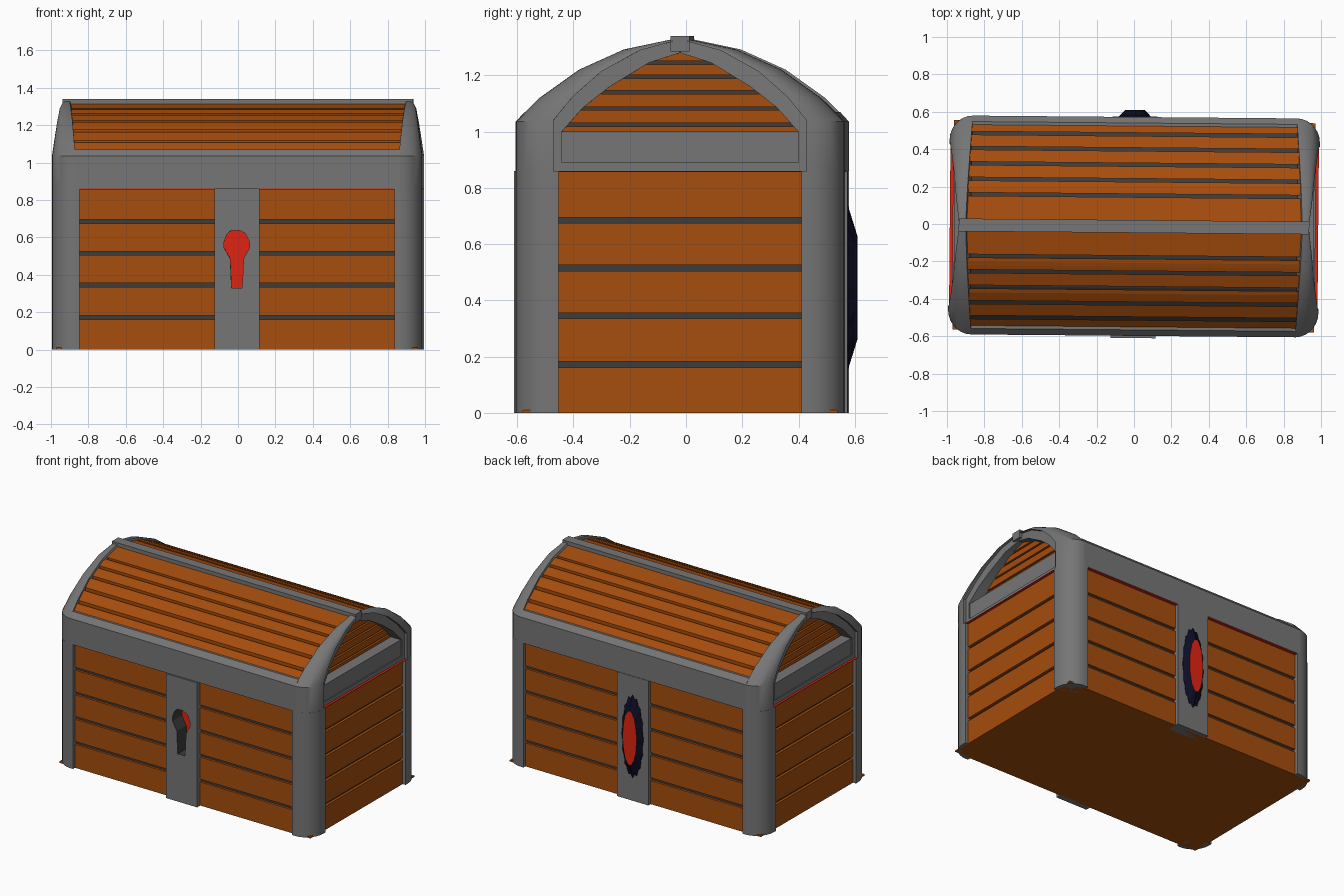
import bpy, bmesh, math
from mathutils import Matrix

if "Cube" in bpy.data.objects:
    bpy.data.objects.remove(bpy.data.objects["Cube"])

# whole chest sits slightly turned and slightly forward
PLACE = Matrix.Translation((0, -0.013, 0)) @ Matrix.Rotation(math.radians(-0.5), 4, 'Z')


def material(name, rgb):
    m = bpy.data.materials.new(name)
    m.diffuse_color = (*rgb, 1)
    m.use_nodes = True
    m.node_tree.nodes["Principled BSDF"].inputs["Base Color"].default_value = m.diffuse_color
    return m


WOOD = material("orange wood", (0.38, 0.074, 0.004))
IRON = material("grey iron", (0.18, 0.18, 0.18))
DARK = material("dark groove", (0.045, 0.045, 0.045))
RED = material("red", (0.75, 0.017, 0.006))
NAVY = material("navy", (0.004, 0.004, 0.018))


def finish(bm, name, mats, smooth=False, recalc=True):
    if recalc:
        bmesh.ops.recalc_face_normals(bm, faces=bm.faces[:])
    bm.transform(PLACE)
    me = bpy.data.meshes.new(name)
    bm.to_mesh(me)
    bm.free()
    ob = bpy.data.objects.new(name, me)
    bpy.context.collection.objects.link(ob)
    for m in mats:
        me.materials.append(m)
    if smooth:
        bpy.ops.object.select_all(action='DESELECT')
        ob.select_set(True)
        bpy.context.view_layer.objects.active = ob
        bpy.ops.object.shade_smooth_by_angle(angle=math.radians(35))
    return ob


def loft(bm, rings):
    """Closed solid through a list of equal-length point rings."""
    vs = [[bm.verts.new(p) for p in r] for r in rings]
    n = len(vs[0])
    for a, b in zip(vs, vs[1:]):
        for i in range(n):
            bm.faces.new((a[i], a[(i + 1) % n], b[(i + 1) % n], b[i]))
    bm.faces.new(vs[0])
    bm.faces.new(vs[-1])


def box(bm, x0, x1, y0, y1, z0, z1):
    ring = [(x0, y0), (x1, y0), (x1, y1), (x0, y1)]
    loft(bm, [[(x, y, z) for x, y in ring] for z in (z0, z1)])


def boxes(name, mat, items):
    bm = bmesh.new()
    for b in items:
        box(bm, *b)
    return finish(bm, name, [mat])


def lerp(pts, t):
    """Piecewise linear lookup in an ascending (key, value) list."""
    for (a, va), (b, vb) in zip(pts, pts[1:]):
        if t <= b:
            return va + (vb - va) * (t - a) / (b - a)
    return pts[-1][1]


# lid rib guide curves as (half depth, height): outer edge, end edge, opening
A = [(.585, .86), (.585, 1.035), (.5, 1.12), (.36, 1.22), (.2, 1.292), (.02, 1.33)]
B = [(.45, .86), (.45, 1.04), (.38, 1.125), (.28, 1.213), (.145, 1.288), (.02, 1.322)]
C = [(.42, .86), (.42, 1.0), (.345, 1.085), (.25, 1.16), (.11, 1.245), (0, 1.28)]
XA = [.865, .865, .872, .882, .892, .9]
XB = [.99, .99, .978, .965, .952, .937]
roof = sorted(A[1:])
opening = [(z, u) for u, z in C]

# body: dark core, plank rows, floor
boxes("body_core", DARK, [(-.95, .95, -.48, .548, .005, .85)] +
      [(min(s * .11, s * .95), max(s * .11, s * .95), -.548, -.47, .005, .85) for s in (-1, 1)])
grooves = [-.01, .172, .345, .515, .685, .87]
planks = []
for lo, hi in zip(grooves, grooves[1:]):
    z0, z1 = lo + .01, hi - .01
    planks += [(-.9, -.11, -.563, -.48, z0, z1), (.11, .9, -.563, -.48, z0, z1),
               (-.9, .9, .5, .563, z0, z1),
               (-.968, -.9, -.5, .5, z0, z1), (.9, .968, -.5, .5, z0, z1)]
boxes("body_planks", WOOD, planks)
boxes("floor", WOOD, [(-.966, .966, -.56, .56, 0, .01)])

# corner posts and lid corner ribs
SEG = 7
for sx in (-1, 1):
    for sy in (-1, 1):
        tag = ("left" if sx < 0 else "right") + ("_front" if sy < 0 else "_back")
        arc = [math.pi / 2 * i / SEG for i in range(SEG + 1)]
        sec = [(.843, .5), (.843, .585)]
        sec += [(.865 + .125 * math.sin(t), .455 + .13 * math.cos(t)) for t in arc]
        sec += [(.99, .432), (.9, .432)]
        bm = bmesh.new()
        loft(bm, [[(sx * x, sy * y, z) for x, y in sec] for z in (0, .86)])
        finish(bm, "corner_post_" + tag, [IRON], True)

        rings = []
        for (ua, za), (ub, zb), (uc, zc), xa, xb in zip(A, B, C, XA, XB):
            r = [(xa + (xb - xa) * math.sin(t), ub + (ua - ub) * math.cos(t),
                  zb + (za - zb) * math.cos(t)) for t in arc]
            r += [(xb - .02, ub, zb), (xb - .02, uc, zc), (.865, uc, zc)]
            rings.append([(sx * x, sy * y, z) for x, y, z in r])
        bm = bmesh.new()
        loft(bm, rings)
        finish(bm, "lid_rib_" + tag, [IRON], True)

# lid core (dark gaps) and red underside
bm = bmesh.new()
half = [(u - .03, z - .03) for u, z in A[1:-1]]
prof = [(.555, .862)] + half + [(0, 1.30)]
prof += [(-u, z) for u, z in reversed(prof[:-1])]
loft(bm, [[(x, y, z) for y, z in prof] for x in (-.872, .872)])
finish(bm, "lid_core", [DARK])
boxes("lid_underside", RED, [(-.86, .86, -.582, .582, .857, .8605), (-.985, .985, -.45, .45, .857, .8605)])

# curved lid planks
bm = bmesh.new()
cuts = [.02, .165, .247, .33, .412, .492, .57]
for s in (-1, 1):
    for a, b in zip(cuts, cuts[1:]):
        us = [a + .009 + (b - a - .018) * i / 3 for i in range(4)]
        ring = [(s * u, lerp(roof, u) - .013) for u in us]
        ring += [(s * u, lerp(roof, u) - .045) for u in reversed(us)]
        loft(bm, [[(x, y, z) for y, z in ring] for x in (-.9, .9)])
finish(bm, "lid_planks", [WOOD])

# recessed end planks in the arched openings
bm = bmesh.new()
zs = [.97, 1.025, 1.082, 1.14, 1.195, 1.245, 1.29]
for s in (-1, 1):
    for a, b in zip(zs, zs[1:]):
        lo, hi = a + .006, b - .006
        w0, w1 = lerp(opening, lo) + .015, lerp(opening, hi) + .015
        ring = [(-w0, lo), (w0, lo), (w1, hi), (-w1, hi)]
        loft(bm, [[(s * x, y, z) for y, z in ring] for x in (.86, .886)])
finish(bm, "lid_end_planks", [WOOD])

# lid bands, end panels, ridge bar
bm = bmesh.new()
for s in (-1, 1):
    ring = [(.585, .86), (.585, 1.035), (.553, 1.07), (.52, 1.07), (.52, .86)]
    loft(bm, [[(x, s * y, z) for y, z in ring] for x in (-.87, .87)])
finish(bm, "lid_bands", [IRON])
ends = []
for s in (-1, 1):
    for x, z0, z1 in ((.97, .86, .89), (.962, .89, 1.0)):
        ends.append((min(s * .86, s * x), max(s * .86, s * x), -.43, .43, z0, z1))
boxes("lid_end_panels", IRON, ends)
boxes("ridge_bar", IRON, [(-.937, .937, -.034, .034, 1.285, 1.34)])

# front lock plate with a deep keyhole
key = [(-.03, .638), (.014, .638), (.045, .62), (.066, .575), (.066, .545), (.035, .485), (.027, .33),
       (-.029, .33), (-.036, .485), (-.07, .545), (-.07, .575), (-.052, .62)]
rect = [(-.12, 0), (.12, 0), (.12, .86), (-.12, .86)]
bm = bmesh.new()
edges = []
for pts, mi in ((rect, 0), (key, 1)):
    f = [bm.verts.new((x, -.597, z)) for x, z in pts]
    k = [bm.verts.new((x, -.495, z)) for x, z in pts]
    n = len(pts)
    for i in range(n):
        j = (i + 1) % n
        edges.append(bm.edges.new((f[i], f[j])))
        bm.faces.new((f[i], f[j], k[j], k[i])).material_index = mi
    if mi:
        bm.faces.new(k).material_index = 2
bmesh.ops.triangle_fill(bm, edges=edges, use_beauty=True, normal=(0, -1, 0))
finish(bm, "lock_plate", [IRON, DARK, RED])

# back plate with raised oval boss: toothed navy flank, red cap
boxes("back_plate", IRON, [(-.12, .12, .5, .588, 0, .86)])
bm = bmesh.new()
N = 32


def oval(rx, rz, y, tooth=0):
    return [(rx * (1 + tooth * (i % 2)) * math.cos(2 * math.pi * i / N), y,
             .445 + rz * (1 + tooth * (i % 2)) * math.sin(2 * math.pi * i / N)) for i in range(N)]


loft(bm, [oval(.084, .288, .58, -.07), oval(.084, .288, .59, -.07), oval(.053, .185, .622)])
bm.faces.ensure_lookup_table()
bm.faces[-1].material_index = 1
finish(bm, "back_boss", [NAVY, RED])
